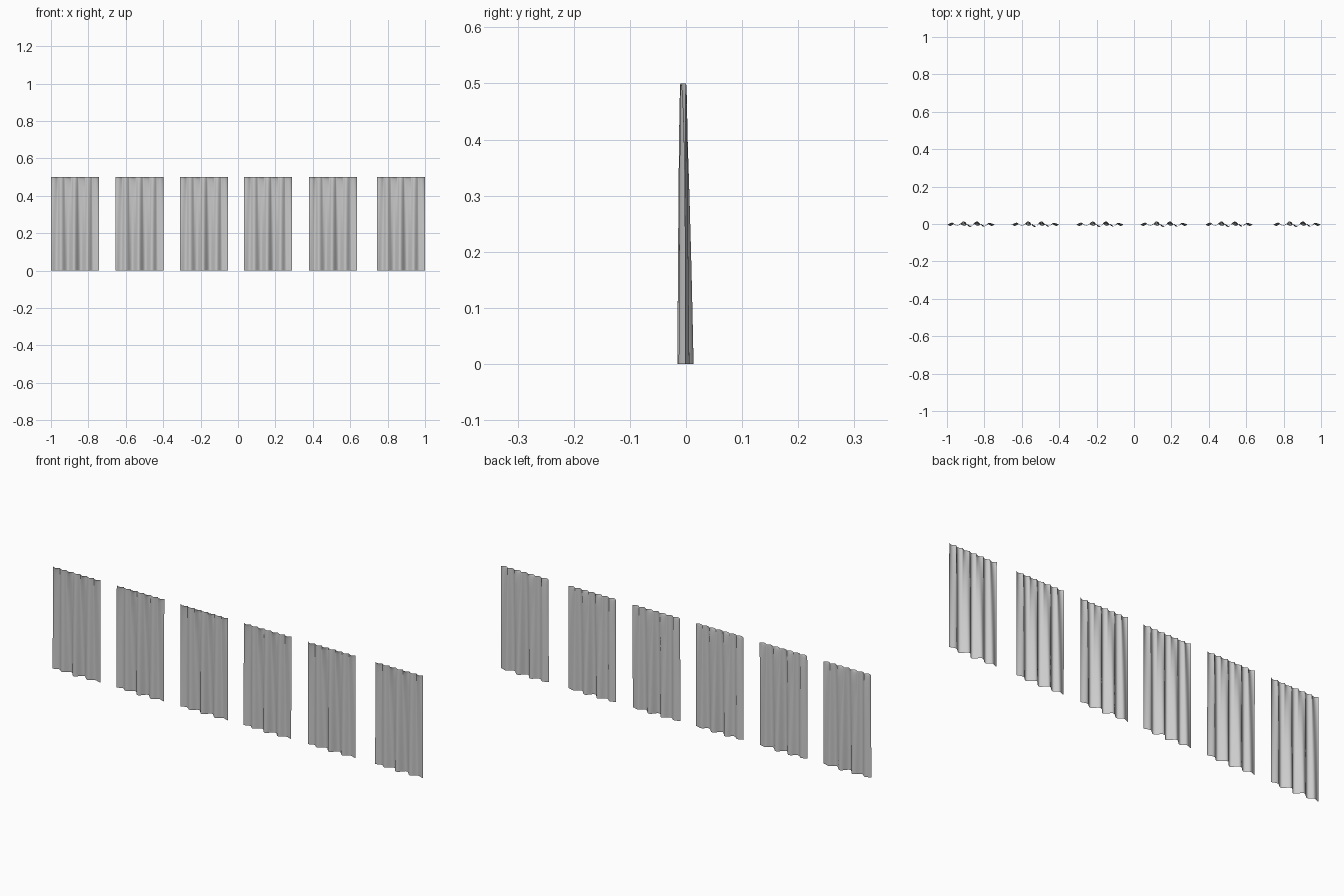
import bpy, math

if "Cube" in bpy.data.objects:
    bpy.data.objects.remove(bpy.data.objects["Cube"])

WIDTH, HEIGHT = 0.257, 0.5
NX, NZ = 84, 20
LEFT_EDGES = [-1.0, -0.655, -0.31, 0.032, 0.379, 0.743]

# hem cross-section: (fraction across, depth)
HEM = [(0, -0.002), (0.11, 0.007), (0.21, -0.009), (0.35, 0.0135), (0.48, -0.0155),
       (0.62, 0.0135), (0.76, -0.013), (0.88, 0.006), (1, -0.002)]


def hem_depth(u):
    for (u0, y0), (u1, y1) in zip(HEM, HEM[1:]):
        if u <= u1:
            k = (u - u0) / (u1 - u0)
            return y0 + (y1 - y0) * (1 - math.cos(math.pi * k)) / 2
    return HEM[-1][1]


def head_depth(u):
    # small gathered scallops along the top
    return -0.01 * abs(math.sin(7 * math.pi * u))


def curtain_mesh():
    verts, faces = [], []
    for j in range(NZ + 1):
        drop = (j / NZ) ** 1.6
        t = drop ** 0.45
        for i in range(NX + 1):
            u = i / NX
            y = head_depth(u) * (1 - t) + hem_depth(u) * t
            verts.append((u * WIDTH, y, HEIGHT * (1 - drop)))
    row = NX + 1
    for j in range(NZ):
        for i in range(NX):
            a = j * row + i
            faces.append((a, a + row, a + row + 1, a + 1))
    me = bpy.data.meshes.new("curtain_panel")
    me.from_pydata(verts, [], faces)
    me.shade_smooth()
    return me


# six matching curtain panels in a row
mesh = curtain_mesh()
for n, x in enumerate(LEFT_EDGES):
    panel = bpy.data.objects.new(f"curtain_panel_{n + 1}", mesh)
    panel.location.x = x
    bpy.context.collection.objects.link(panel)
